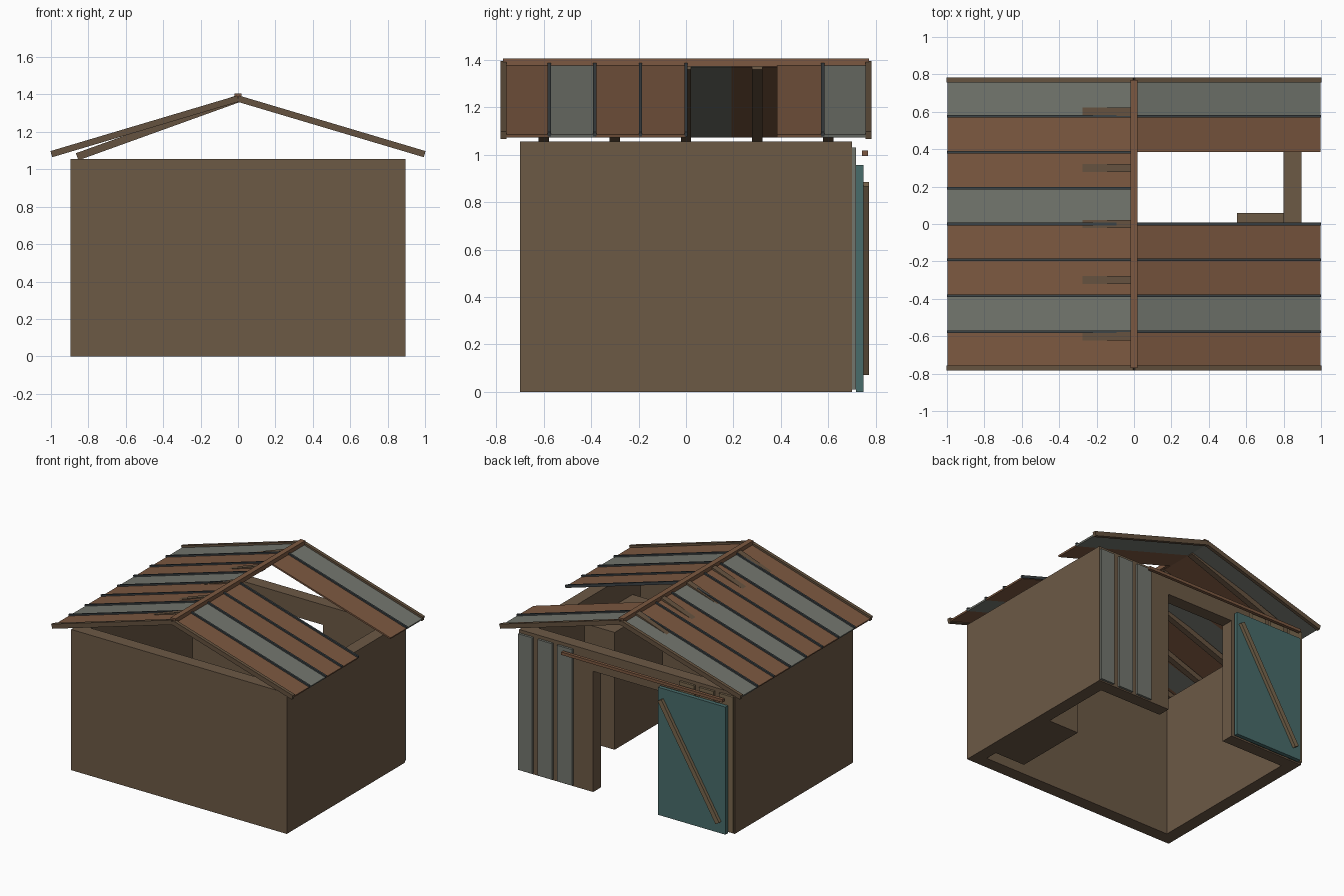
import bpy, bmesh, math
from mathutils import Matrix, Vector

if "Cube" in bpy.data.objects:
    bpy.data.objects.remove(bpy.data.objects["Cube"])


def material(name, r, g, b):
    m = bpy.data.materials.new(name)
    m.diffuse_color = (r, g, b, 1)
    m.use_nodes = True
    m.node_tree.nodes["Principled BSDF"].inputs["Base Color"].default_value = m.diffuse_color
    return m


WALL = material("wall_wood", 0.15, 0.10, 0.06)
RUST = material("rusty_sheet", 0.20, 0.098, 0.052)
GREY = material("grey_sheet", 0.17, 0.18, 0.155)
SEAM = material("dark_metal", 0.045, 0.055, 0.06)
TRIM = material("dark_trim", 0.13, 0.085, 0.05)
TEAL = material("teal_paint", 0.065, 0.15, 0.145)
TAN = material("tan_wood", 0.19, 0.135, 0.075)


def finish(name, bm, mat):
    bmesh.ops.recalc_face_normals(bm, faces=bm.faces)
    me = bpy.data.meshes.new(name)
    bm.to_mesh(me)
    bm.free()
    me.materials.append(mat)
    ob = bpy.data.objects.new(name, me)
    bpy.context.collection.objects.link(ob)
    return ob


def box(name, x, y, z, mat):
    """Box from (min, max) ranges."""
    c = Vector([(a + b) / 2 for a, b in (x, y, z)])
    s = [b - a for a, b in (x, y, z)]
    bm = bmesh.new()
    bmesh.ops.create_cube(bm, size=1, matrix=Matrix.Translation(c) @ Matrix.Diagonal((*s, 1)))
    return finish(name, bm, mat)


def beam(name, p, q, y, thick, mat):
    """Sloping board in the xz plane, spanning the range y."""
    p, q = Vector((p[0], 0, p[1])), Vector((q[0], 0, q[1]))
    d = q - p
    c = (p + q) / 2
    c.y = sum(y) / 2
    m = (Matrix.Translation(c) @ Matrix.Rotation(-math.atan2(d.z, d.x), 4, 'Y')
         @ Matrix.Diagonal((d.length, y[1] - y[0], thick, 1)))
    bm = bmesh.new()
    bmesh.ops.create_cube(bm, size=1, matrix=m)
    return finish(name, bm, mat)


# Walls: C-shaped plan with the doorway at the back, plus a lintel
W, D, T, H, DOOR = 0.895, 0.70, 0.095, 1.055, 0.28
plan = [(DOOR, D), (W, D), (W, -D), (-W, -D), (-W, D), (-DOOR, D),
        (-DOOR, D - T), (-W + T, D - T), (-W + T, -D + T),
        (W - T, -D + T), (W - T, D - T), (DOOR, D - T)]
bm = bmesh.new()
face = bm.faces.new([bm.verts.new((x, y, 0)) for x, y in plan])
ext = bmesh.ops.extrude_face_region(bm, geom=[face])
bmesh.ops.translate(bm, vec=(0, 0, H), verts=[v for v in ext["geom"] if isinstance(v, bmesh.types.BMVert)])
finish("walls", bm, WALL)
box("door_lintel", (-DOOR, DOOR), (D - T, D), (0.905, H), WALL)

# Solid block standing inside against the right wall
box("inner_block", (0.55, W - T), (-0.51, 0.06), (0, 0.88), WALL)

# Upright cladding boards either side of the doorway
for i, (a, b) in enumerate([(0.445, 0.57), (0.61, 0.73), (0.775, 0.89)]):
    box(f"grey_cladding_{i}", (a, b), (D, 0.717), (0.01, 1.03), GREY)
    box(f"tan_cladding_{i}", (-b, -a), (D, 0.717), (0.01, 1.03), TAN)

# Sliding door, diagonal brace and rail
box("sliding_door", (-0.85, -0.29), (0.717, 0.747), (0, 0.957), TEAL)
beam("door_brace", (-0.32, 0.875), (-0.80, 0.08), (0.747, 0.772), 0.035, TAN)
box("door_rail", (-0.84, 0.50), (0.742, 0.766), (0.995, 1.017), RUST)

# Roof sheets and raised seams
RIDGE, EAVE, N, Y0 = 1.375, 1.078, 8, -0.768
STEP = -2 * Y0 / N
colours = [RUST, GREY, RUST, RUST, GREY, RUST, RUST, GREY]
missing = {4, 5}
for side, label in ((-1, "left"), (1, "right")):
    for i, mat in enumerate(colours):
        gone = missing if side > 0 else set()
        y = Y0 + i * STEP
        if i not in gone:
            beam(f"{label}_roof_sheet_{i}", (0, RIDGE), (side * 0.995, EAVE), (y, y + STEP), 0.012, mat)
        if i > 0 and not {i - 1, i} <= gone and not (i - 1 in gone):
            beam(f"{label}_roof_seam_{i}", (0, RIDGE + 0.007), (side * 0.998, EAVE + 0.007),
                 (y - 0.007, y + 0.007), 0.02, SEAM)
    # Barge boards along both gable edges
    for end, y in (("front", (-0.782, -0.757)), ("back", (0.757, 0.782))):
        beam(f"{label}_{end}_barge_board", (0, RIDGE + 0.003), (side * 0.998, EAVE + 0.003), y, 0.034, TRIM)

# Ridge cap
box("ridge_cap", (-0.02, 0.02), (-0.77, 0.77), (1.372, 1.405), RUST)

# Rafters under the left slope, poking slightly through near the ridge
for i in range(5):
    y = -0.6 + 0.3 * i
    beam(f"rafter_{i}", (-0.86, 1.067), (0, 1.377), (y - 0.022, y + 0.022), 0.04, TRIM)
